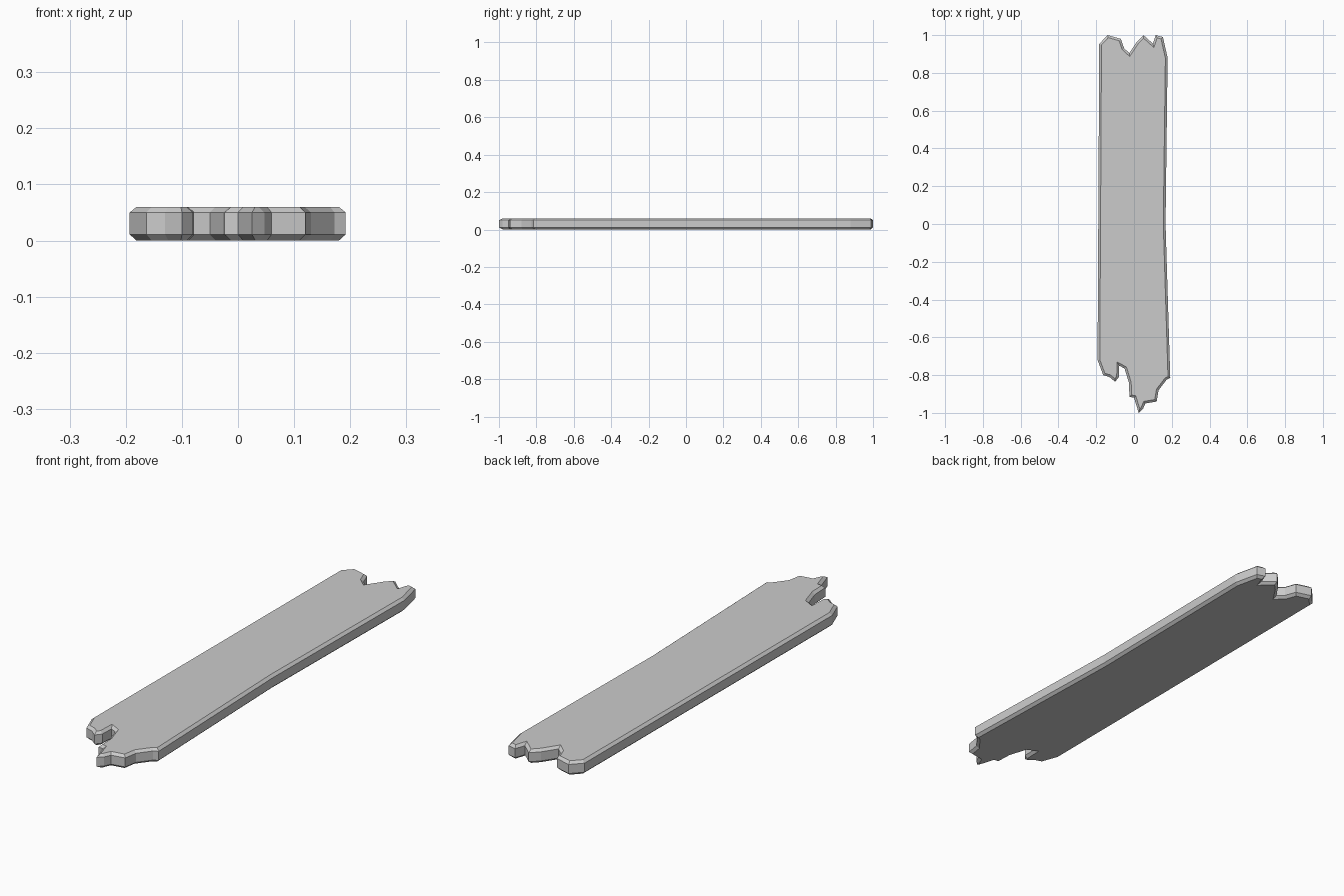
import bpy, bmesh
from mathutils import Vector

if "Cube" in bpy.data.objects:
    bpy.data.objects.remove(bpy.data.objects["Cube"])

# Plank silhouette seen from above, counterclockwise
OUTLINE = [
    # splintered front end
    (-0.193, -0.72), (-0.163, -0.80), (-0.13, -0.81), (-0.10, -0.835),
    (-0.08, -0.81), (-0.078, -0.75), (-0.05, -0.765), (-0.027, -0.84),
    (-0.024, -0.915), (0.0, -0.92), (0.025, -1.0), (0.047, -0.98),
    (0.06, -0.95), (0.12, -0.94), (0.13, -0.88), (0.172, -0.825), (0.192, -0.815),
    # right edge, slightly bent
    (0.167, 0.0), (0.178, 0.88),
    # splintered back end
    (0.153, 0.99), (0.115, 1.0), (0.10, 0.955), (0.05, 1.0), (0.015, 0.965),
    (-0.025, 0.905), (-0.052, 0.93), (-0.07, 0.98), (-0.14, 1.0), (-0.184, 0.953),
]
INSET = 0.012


def inset_outline(points, dist):
    """Move each corner inward along its mitre, limiting sharp corners."""
    result = []
    for i, p in enumerate(points):
        a, b, c = Vector(points[i - 1]), Vector(p), Vector(points[(i + 1) % len(points)])
        d1, d2 = (b - a).normalized(), (c - b).normalized()
        n1, n2 = Vector((-d1.y, d1.x)), Vector((-d2.y, d2.x))
        mitre = (n1 + n2).normalized()
        result.append(b + mitre * dist / max(mitre.dot(n1), 0.55))
    return result


# Plank: four stacked rings give chamfered top and bottom rims
inner = inset_outline(OUTLINE, INSET)
bm = bmesh.new()
rings = [[bm.verts.new((p[0], p[1], z)) for p in pts]
         for pts, z in ((inner, 0.0), (OUTLINE, 0.011), (OUTLINE, 0.05), (inner, 0.06))]
count = len(OUTLINE)
for low, high in zip(rings, rings[1:]):
    for i in range(count):
        j = (i + 1) % count
        bm.faces.new((low[i], low[j], high[j], high[i]))
bm.faces.new(rings[-1])
bm.faces.new(rings[0][::-1])
bmesh.ops.recalc_face_normals(bm, faces=bm.faces)

mesh = bpy.data.meshes.new("broken_plank")
bm.to_mesh(mesh)
bm.free()
plank = bpy.data.objects.new("broken_plank", mesh)
bpy.context.collection.objects.link(plank)
